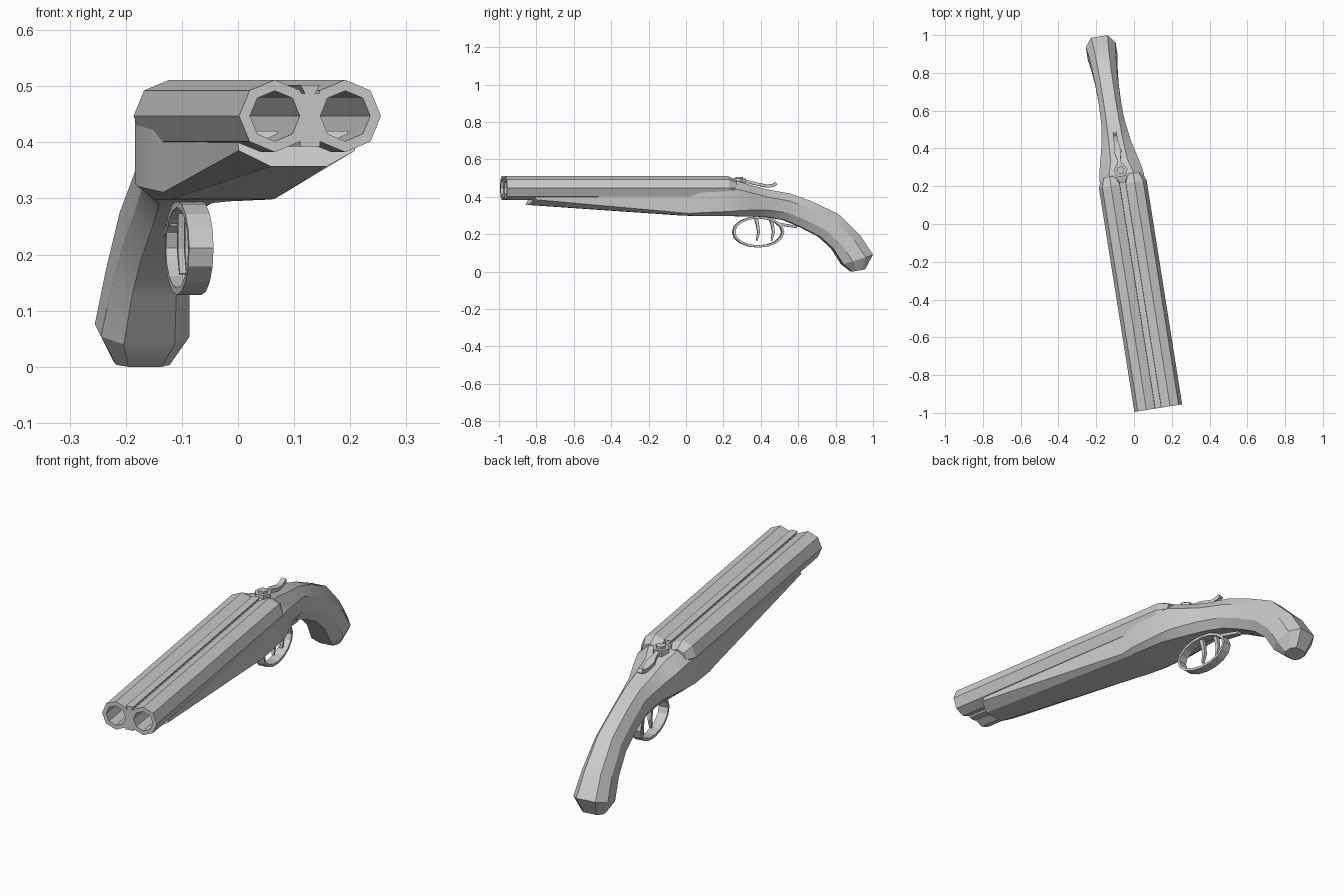
import bpy, bmesh, math
from mathutils import Matrix, Vector

if "Cube" in bpy.data.objects:
    bpy.data.objects.remove(bpy.data.objects["Cube"])

# The whole model is built along local y, then turned about z
PLACE = Matrix.Translation((-0.026, 0, 0)) @ Matrix.Rotation(math.radians(9), 4, 'Z')
grey = bpy.data.materials.new("plain_grey")
grey.diffuse_color = (0.6, 0.6, 0.6, 1)
grey.use_nodes = True
grey.node_tree.nodes["Principled BSDF"].inputs["Base Color"].default_value = grey.diffuse_color


def loft(name, rings, closed=False, smooth=0):
    """Skin a list of equal-length point rings; cap the ends unless closed."""
    bm = bmesh.new()
    vs = [[bm.verts.new(PLACE @ Vector(p)) for p in r] for r in rings]
    n = len(vs[0])
    pairs = list(zip(vs, vs[1:])) + ([(vs[-1], vs[0])] if closed else [])
    for a, b in pairs:
        for i in range(n):
            j = (i + 1) % n
            bm.faces.new((a[i], a[j], b[j], b[i]))
    if not closed:
        bm.faces.new(vs[0])
        bm.faces.new(vs[-1])
    bmesh.ops.recalc_face_normals(bm, faces=bm.faces)
    me = bpy.data.meshes.new(name)
    bm.to_mesh(me)
    bm.free()
    me.materials.append(grey)
    ob = bpy.data.objects.new(name, me)
    bpy.context.collection.objects.link(ob)
    if smooth:
        bpy.ops.object.select_all(action='DESELECT')
        ob.select_set(True)
        bpy.context.view_layer.objects.active = ob
        bpy.ops.object.shade_smooth_by_angle(angle=math.radians(smooth))
    return ob


def strip(name, path, closed=False):
    """Rectangular bar along a path of (y, z, half width, half thickness)."""
    rings, n = [], len(path)
    for i, (y, z, w, t) in enumerate(path):
        a = path[(i - 1) % n] if closed or i else path[0]
        b = path[(i + 1) % n] if closed or i < n - 1 else path[-1]
        d = Vector((b[0] - a[0], b[1] - a[1])).normalized()
        ny, nz = -d.y * t, d.x * t
        rings.append([(-w, y + ny, z + nz), (w, y + ny, z + nz),
                      (w, y - ny, z - nz), (-w, y - ny, z - nz)])
    return loft(name, rings, closed)


# Barrels: octagonal tubes with deep bores and tapered breech ends
for side, label in ((-1, "left"), (1, "right")):
    prof = [(-0.30, .045), (-0.987, .045), (-0.987, .0645), (0.215, .0645), (0.262, .042)]
    loft(label + "_barrel",
         [[(side * .0635 + r * math.cos(k * math.pi / 4), y, .447 + r * math.sin(k * math.pi / 4))
           for k in range(8)] for y, r in prof])

# Web between the barrels and sighting rib on top
web = [(-.018, .393), (.018, .393), (.018, .487), (-.018, .487)]
rib = [(-.008, .485), (.008, .485), (.017, .502), (-.017, .502)]
for name, sec in (("barrel_web", web), ("top_rib", rib)):
    loft(name, [[(x, y, z) for x, z in sec] for y in (-.987, .225)])

# Fore-end, receiver and grip as one body
# top y, top z, bottom y, bottom z, half width, top half, bottom half, upper, lower shoulder
body = [
    (-.81, .42, -.86, .357, .105, .095, .050, .30, .55),
    (.00, .42, .00, .299, .108, .095, .092, .15, .90),
    (.06, .44, .06, .298, .118, .100, .092, .12, .88),
    (.21, .47, .21, .297, .121, .080, .090, .20, .86),
    (.27, .484, .27, .296, .117, .065, .080, .24, .84),
    (.34, .464, .34, .295, .102, .045, .066, .26, .80),
    (.44, .438, .43, .292, .078, .038, .048, .28, .75),
    (.56, .417, .53, .275, .062, .034, .036, .28, .72),
    (.67, .378, .62, .238, .059, .032, .034, .28, .72),
    (.82, .308, .72, .187, .062, .034, .036, .28, .72),
    (.94, .190, .79, .125, .070, .038, .040, .28, .72),
    (1.005, .090, .845, .040, .080, .044, .046, .28, .72),
    (.965, .012, .895, .000, .048, .030, .030, .28, .72),
]
rings = []
for yt, zt, yb, zb, w, wt, wb, s1, s2 in body:
    half = [(wt, 0), (w, s1), (w, s2), (wb, 1)]
    pts = half + [(-x, s) for x, s in reversed(half)]
    rings.append([(x, yt + (yb - yt) * s, zt + (zb - zt) * s) for x, s in pts])
loft("stock_body", rings, smooth=25)

# Trigger guard ring and its rear tail
strip("trigger_guard", [(.39 + .133 * math.cos(k * math.tau / 16),
                         .212 + .078 * math.sin(k * math.tau / 16), .022, .006)
                        for k in range(16)], closed=True)
strip("guard_tail", [(.49, .258, .018, .007), (.53, .250, .018, .007), (.60, .238, .012, .006)])

# Two curved triggers
for label, y in (("front", .375), ("rear", .455)):
    strip(label + "_trigger", [(y, .30, .010, .010), (y + .012, .25, .009, .008),
                               (y + .018, .21, .008, .007), (y + .008, .165, .006, .004)])

# Top lever with hexagonal pivot
strip("top_lever", [(.29, .490, .010, .008), (.35, .477, .010, .008), (.39, .467, .020, .008),
                    (.44, .457, .012, .008), (.472, .461, .011, .009), (.488, .472, .011, .009)])
for name, r, top in (("lever_pivot", .038, .497), ("pivot_screw", .022, .507)):
    loft(name, [[(r * math.cos(k * math.pi / 3), .288 + r * math.sin(k * math.pi / 3), z)
                 for k in range(6)] for z in (.46, top)])
